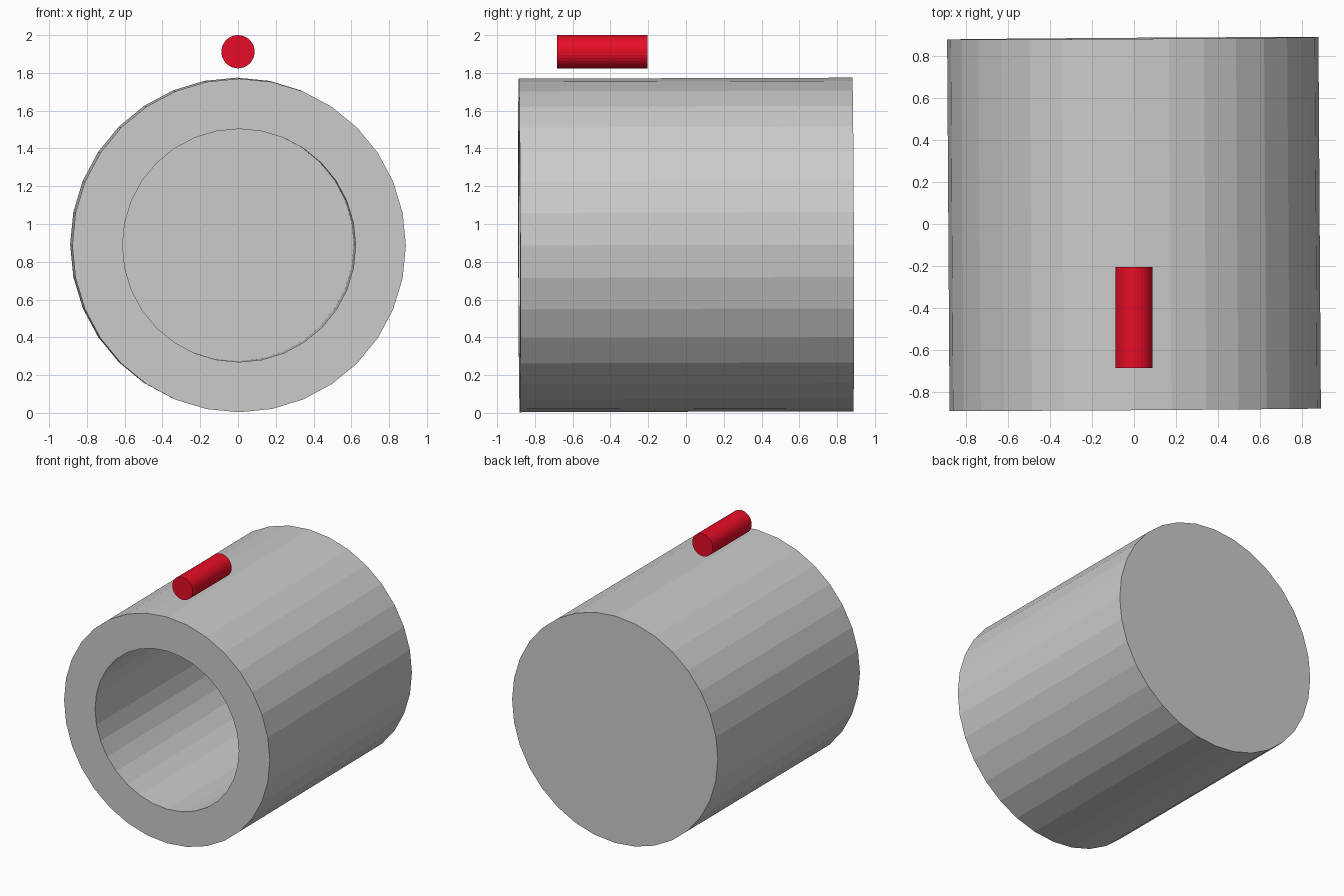
import bpy, bmesh, math
from mathutils import Matrix

if "Cube" in bpy.data.objects:
    bpy.data.objects.remove(bpy.data.objects["Cube"])

SIDES = 32


def lathe_y(name, rings, location, rotation=(0, 0, 0)):
    """Closed faceted solid around the y axis from (radius, y) rings."""
    bm = bmesh.new()
    loops = []
    for r, y in rings:
        loops.append([bm.verts.new((r * math.sin(2 * math.pi * i / SIDES), y,
                                    r * math.cos(2 * math.pi * i / SIDES)))
                      for i in range(SIDES)])
    for a, b in zip(loops, loops[1:]):
        for i in range(SIDES):
            j = (i + 1) % SIDES
            bm.faces.new((a[i], a[j], b[j], b[i]))
    bm.faces.new(loops[0])
    bm.faces.new(loops[-1])
    bmesh.ops.recalc_face_normals(bm, faces=bm.faces)
    mesh = bpy.data.meshes.new(name)
    bm.to_mesh(mesh)
    bm.free()
    obj = bpy.data.objects.new(name, mesh)
    obj.location = location
    obj.rotation_euler = rotation
    bpy.context.collection.objects.link(obj)
    return obj


# Hollow barrel: closed back, thick front rim, deep bore; very slightly tilted
lathe_y("barrel", [(0.883, 0.883), (0.883, -0.883), (0.617, -0.883), (0.617, 0.617)],
        (0, 0, 0.889), (0.003, 0, 0.0065))

# Small red rod floating above the front half
rod = lathe_y("red_rod", [(0.088, -0.24), (0.088, 0.24)], (0, -0.444, 1.912))
red = bpy.data.materials.new("red")
red.diffuse_color = (0.8, 0.004, 0.02, 1)
red.use_nodes = True
red.node_tree.nodes["Principled BSDF"].inputs["Base Color"].default_value = red.diffuse_color
rod.data.materials.append(red)
